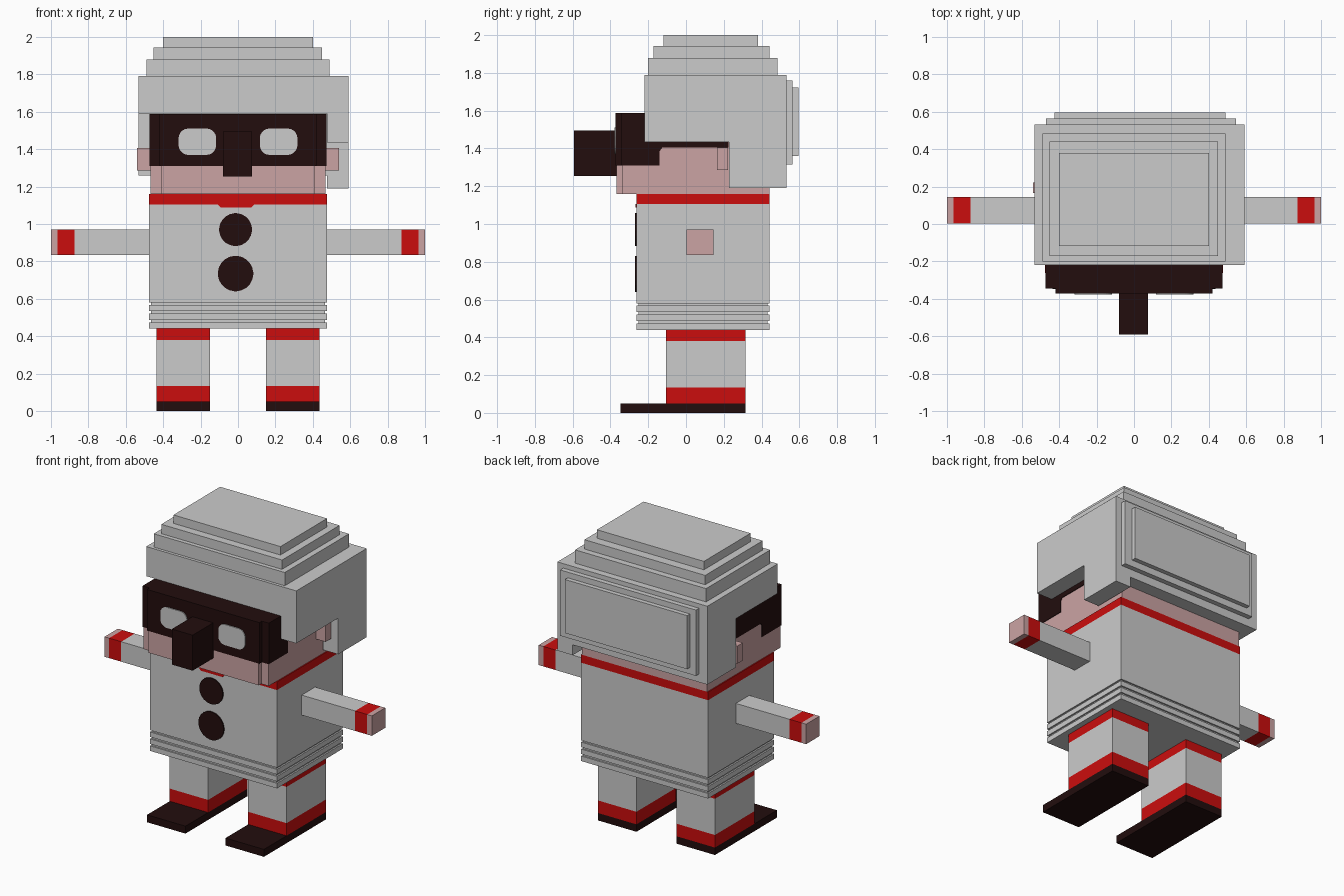
import bpy, bmesh, math

if "Cube" in bpy.data.objects:
    bpy.data.objects.remove(bpy.data.objects["Cube"])


def material(name, rgb):
    m = bpy.data.materials.new(name)
    m.diffuse_color = (*rgb, 1)
    m.use_nodes = True
    m.node_tree.nodes["Principled BSDF"].inputs["Base Color"].default_value = m.diffuse_color
    return m


GREY = material("light grey", (0.6, 0.6, 0.6))
RED = material("red", (0.6, 0.004, 0.004))
DARK = material("dark brown", (0.016, 0.004, 0.004))
PINK = material("skin pink", (0.6, 0.37, 0.37))


def prism(name, axis, points, lo, hi, mat):
    """Extrude a flat outline along x (points are y,z) or y (points are x,z)."""
    bm = bmesh.new()

    def place(p, d):
        return (d, p[0], p[1]) if axis == "x" else (p[0], d, p[1])

    a = [bm.verts.new(place(p, lo)) for p in points]
    b = [bm.verts.new(place(p, hi)) for p in points]
    bm.faces.new(a)
    bm.faces.new(b[::-1])
    n = len(points)
    for i in range(n):
        j = (i + 1) % n
        bm.faces.new((a[i], b[i], b[j], a[j]))
    bmesh.ops.recalc_face_normals(bm, faces=bm.faces)
    mesh = bpy.data.meshes.new(name)
    bm.to_mesh(mesh)
    bm.free()
    mesh.materials.append(mat)
    ob = bpy.data.objects.new(name, mesh)
    bpy.context.collection.objects.link(ob)
    return ob


def box(name, x, y, z, mat):
    return prism(name, "y", [(x[0], z[0]), (x[1], z[0]), (x[1], z[1]), (x[0], z[1])],
                 y[0], y[1], mat)


def span(s, a, b):
    """A range on the right (s = 1) or mirrored to the left (s = -1)."""
    return (a, b) if s > 0 else (-b, -a)


def rounded(cx, cz, w, h, r):
    """Outline of a rounded rectangle; a circle when r is half of w and h."""
    pts = []
    for k, (sx, sz) in enumerate([(1, 1), (-1, 1), (-1, -1), (1, -1)]):
        for i in range(6):
            t = math.radians(90 * k + 5 + 16 * i)
            pts.append((cx + sx * (w / 2 - r) + r * math.cos(t),
                        cz + sz * (h / 2 - r) + r * math.sin(t)))
    return pts


# Body with a ribbed hem and a red collar
box("body", (-0.475, 0.475), (-0.262, 0.442), (0.58, 1.105), GREY)
for i in range(3):
    z = 0.44 + i * 0.047
    box("hem_rib", (-0.475, 0.475), (-0.262, 0.442), (z, z + 0.034), GREY)
    box("hem_groove", (-0.465, 0.465), (-0.252, 0.432), (z + 0.034, z + 0.047), GREY)
box("collar", (-0.475, 0.475), (-0.262, 0.442), (1.105, 1.16), RED)
prism("collar_dip", "y", [(-0.11, 1.107), (-0.09, 1.087), (0.07, 1.087), (0.09, 1.107)],
      -0.268, -0.26, RED)

# Buttons
for z, r in ((0.97, 0.088), (0.735, 0.095)):
    prism("button", "y", rounded(-0.013, z, 2 * r, 2 * r, r), -0.27, -0.261, DARK)

for s in (-1, 1):
    # Arms with cuffs and hands
    for name, a, b, mat in (("arm", 0.47, 0.875, GREY), ("cuff", 0.875, 0.965, RED),
                            ("hand", 0.965, 1.0, PINK)):
        box(name, span(s, a, b), (0.002, 0.145), (0.835, 0.97), mat)
    # Legs with bands, and long flat shoes
    for name, a, b, mat in (("ankle_band", 0.05, 0.135, RED), ("leg", 0.135, 0.38, GREY),
                            ("leg_band", 0.38, 0.44, RED)):
        box(name, span(s, 0.15, 0.437), (-0.105, 0.315), (a, b), mat)
    box("shoe", span(s, 0.15, 0.437), (-0.347, 0.315), (0, 0.05), DARK)
    # Ears and eyes
    box("ear", span(s, 0.46, 0.54), (0.165, 0.222), (1.285, 1.405), PINK)
    prism("eye", "y", rounded(s * 0.217, 1.44, 0.2, 0.14, 0.05), -0.378, -0.37, GREY)

# Head with stepped front corners
box("head", (-0.468, 0.468), (-0.34, 0.442), (1.16, 1.57), PINK)
box("face", (-0.412, 0.412), (-0.367, -0.34), (1.16, 1.57), PINK)

# Mask wrapping the head, and the long nose
prism("mask", "x", [(-0.345, 1.31), (-0.14, 1.31), (-0.14, 1.385), (-0.125, 1.405),
                    (0.225, 1.405), (0.225, 1.588), (-0.345, 1.588)], -0.472, 0.472, DARK)
box("mask_front", (-0.42, 0.42), (-0.372, -0.34), (1.31, 1.588), DARK)
box("nose", (-0.08, 0.075), (-0.592, -0.367), (1.255, 1.495), DARK)

# Hair: main block and a lower-hanging right side
def hair_profile(front, back):
    return [(-0.22, front), (0.228, front), (0.228, back), (0.532, back),
            (0.532, 1.79), (-0.22, 1.79)]


prism("hair", "x", hair_profile(1.59, 1.26), -0.532, 0.475, GREY)
prism("hair_right", "x", hair_profile(1.435, 1.19), 0.475, 0.59, GREY)

# Stepped crown and back of the hair
box("hair_crown_low", (-0.49, 0.49), (-0.2, 0.485), (1.79, 1.88), GREY)
box("hair_crown_mid", (-0.453, 0.45), (-0.172, 0.442), (1.88, 1.943), GREY)
box("hair_crown_top", (-0.4, 0.4), (-0.118, 0.38), (1.943, 2.0), GREY)
box("hair_back_low", (-0.47, 0.545), (0.53, 0.565), (1.315, 1.76), GREY)
box("hair_back_top", (-0.425, 0.49), (0.565, 0.595), (1.36, 1.722), GREY)
